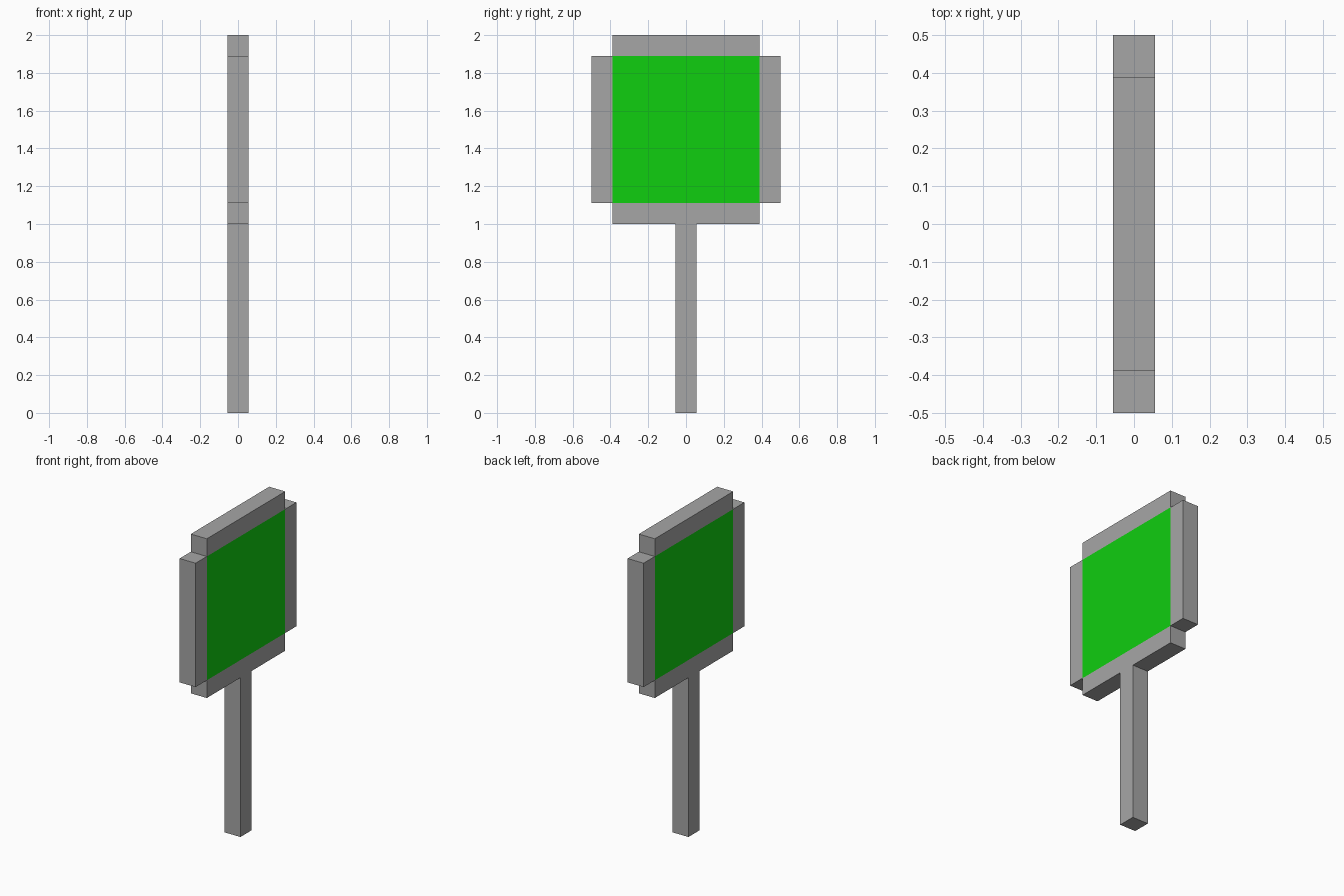
import bpy
import bmesh

if "Cube" in bpy.data.objects:
    bpy.data.objects.remove(bpy.data.objects["Cube"])

T = 1 / 18            # half thickness of the post and the sign
IN = 0.5 - 2 * T      # half width of the green panel


def material(name, rgb):
    m = bpy.data.materials.new(name)
    m.diffuse_color = (*rgb, 1)
    m.use_nodes = True
    m.node_tree.nodes["Principled BSDF"].inputs["Base Color"].default_value = m.diffuse_color
    return m


grey = material("grey", (0.38, 0.38, 0.38))
green = material("green", (0.005, 0.62, 0.005))


def slab(name, outline_cells, mats):
    """Extrude (y0, y1, z0, z1, material) cells through x into one closed part."""
    bm = bmesh.new()
    for y0, y1, z0, z1, mi in outline_cells:
        f = bm.faces.new([bm.verts.new((-T, y, z)) for y, z in
                          ((y0, z0), (y0, z1), (y1, z1), (y1, z0))])
        f.material_index = mi
    bmesh.ops.remove_doubles(bm, verts=bm.verts[:], dist=1e-4)
    back = bm.faces[:]
    res = bmesh.ops.extrude_face_region(bm, geom=back, use_keep_orig=True)
    bmesh.ops.translate(bm, vec=(2 * T, 0, 0),
                        verts=[v for v in res["geom"] if isinstance(v, bmesh.types.BMVert)])
    bmesh.ops.recalc_face_normals(bm, faces=bm.faces[:])
    # only the broad faces of the middle cell are green
    for f in bm.faces:
        c = f.calc_center_median()
        broad = abs(f.normal.x) > 0.9
        f.material_index = int(len(mats) > 1 and broad and abs(c.y) < 0.1
                               and abs(c.z - 1.5) < 0.1)
    me = bpy.data.meshes.new(name)
    bm.to_mesh(me)
    bm.free()
    for m in mats:
        me.materials.append(m)
    ob = bpy.data.objects.new(name, me)
    bpy.context.collection.objects.link(ob)
    return ob


# sign board: square with notched corners, green centre on both sides
lo, hi = 1.5 - IN, 1.5 + IN
slab("sign_board", [
    (-IN, IN, lo, hi, 1),
    (-IN, IN, hi, 2, 0),
    (-IN, IN, 1, lo, 0),
    (-0.5, -IN, lo, hi, 0),
    (IN, 0.5, lo, hi, 0),
], [grey, green])

# post
slab("post", [(-T, T, 0, 1, 0)], [grey])
